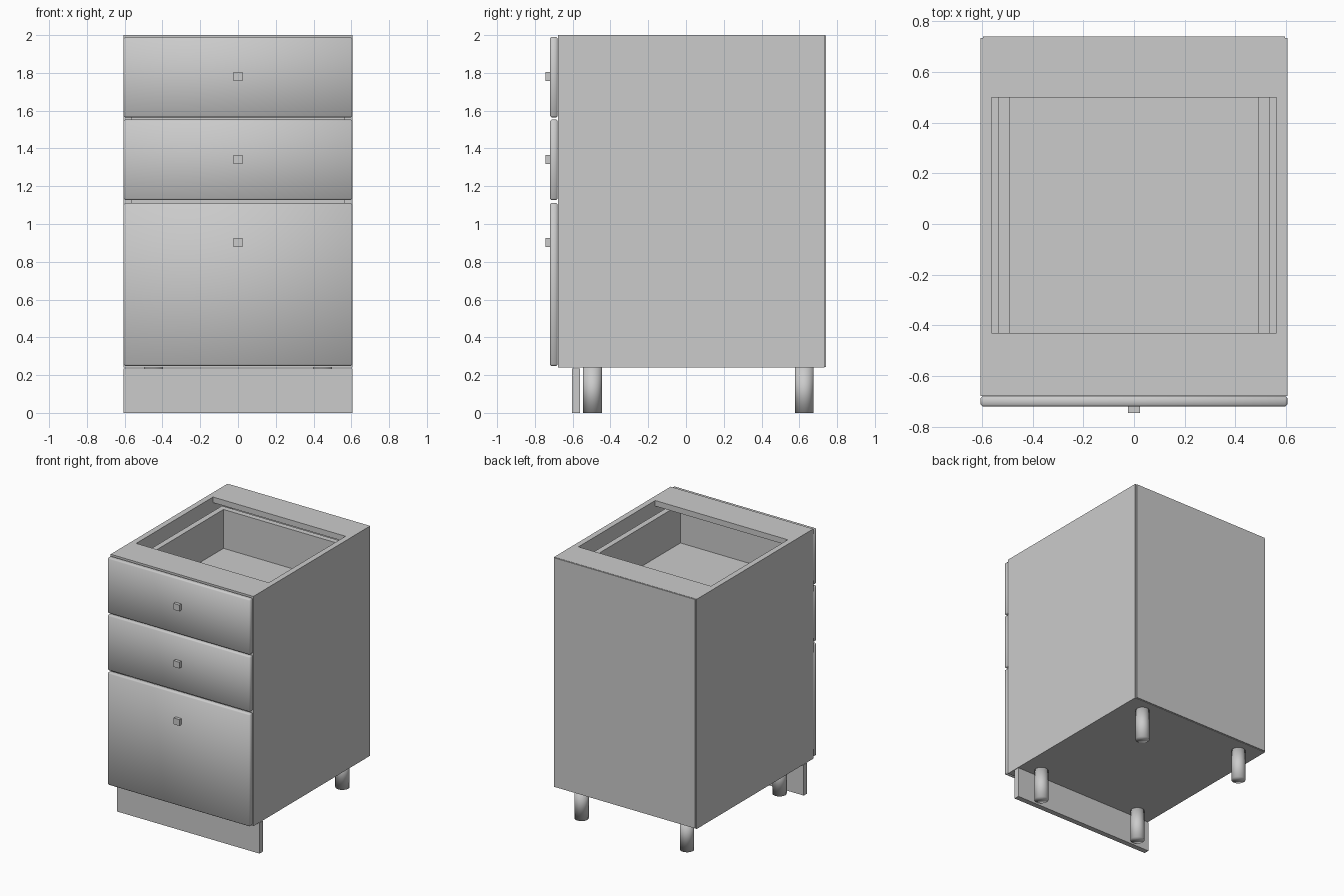
import bpy, bmesh

if "Cube" in bpy.data.objects:
    bpy.data.objects.remove(bpy.data.objects["Cube"])

GREY = bpy.data.materials.new("light_grey")
GREY.use_nodes = True
COLOUR = (0.6, 0.6, 0.6, 1)
GREY.diffuse_color = COLOUR
GREY.node_tree.nodes["Principled BSDF"].inputs["Base Color"].default_value = COLOUR

W = 0.605                    # half width
T = 0.043                    # board thickness
IN = W - T                   # inner half width
FRONT, BACK = -0.678, 0.734  # carcass depth
BASE, TOP = 0.239, 2.0       # carcass height


def finish(name, bm, smooth=False):
    mesh = bpy.data.meshes.new(name)
    bm.to_mesh(mesh)
    bm.free()
    mesh.materials.append(GREY)
    for p in mesh.polygons:
        p.use_smooth = smooth
    obj = bpy.data.objects.new(name, mesh)
    bpy.context.scene.collection.objects.link(obj)
    return obj


def board(name, x, y, z, bevel=0):
    """Box between (low, high) pairs; a bevelled one is softly shaded."""
    bm = bmesh.new()
    bmesh.ops.create_cube(bm, size=1)
    for v in bm.verts:
        v.co = [r[0] if c < 0 else r[1] for c, r in zip(v.co, (x, y, z))]
    if bevel:
        bmesh.ops.bevel(bm, geom=bm.edges[:], offset=bevel, segments=1,
                        affect='EDGES', profile=0.5)
    return finish(name, bm, bevel > 0)


# Carcass
board("left_side", (IN, W), (FRONT, BACK), (BASE, TOP))
board("right_side", (-W, -IN), (FRONT, BACK), (BASE, TOP))
board("bottom_panel", (-IN, IN), (FRONT, BACK), (BASE, BASE + T))
board("front_rail", (-IN, IN), (FRONT, -0.43), (TOP - T, TOP))
board("back_rail", (-IN, IN), (0.5, BACK), (TOP - T, TOP))
board("back_panel", (-W + 0.01, W - 0.01), (BACK, BACK + 0.007), (BASE + 0.004, TOP - 0.002))

# Drawers: front, knob and open box
BX, BY = 0.535, 0.57
for name, low, high, knob in (("top", 1.565, 1.99, 1.78),
                              ("middle", 1.127, 1.552, 1.342),
                              ("bottom", 0.249, 1.111, 0.902)):
    board(name + "_drawer_front", (-W, W), (FRONT - T, FRONT - 0.001), (low, high), 0.008)
    board(name + "_knob", (-0.024, 0.024), (-0.745, FRONT - T), (knob - 0.024, knob + 0.024))
    z = (low + 0.05, high - 0.077)
    board(name + "_box_left", (BX - T, BX), (FRONT, BY), z)
    board(name + "_box_right", (-BX, T - BX), (FRONT, BY), z)
    board(name + "_box_front", (T - BX, BX - T), (FRONT, FRONT + T), z)
    board(name + "_box_back", (T - BX, BX - T), (BY - T, BY), z)
    board(name + "_box_floor", (T - BX, BX - T), (FRONT + T, BY - T), (z[0] - 0.01, z[0]))

# Plinth and legs
board("plinth", (-W, W), (-0.603, -0.562), (0, BASE - 0.004))
for side, x in (("left", 0.447), ("right", -0.447)):
    for end, y in (("front", -0.495), ("back", 0.626)):
        bm = bmesh.new()
        bmesh.ops.create_cone(bm, cap_ends=True, segments=32, radius1=0.05,
                              radius2=0.05, depth=BASE)
        bmesh.ops.translate(bm, verts=bm.verts, vec=(x, y, BASE / 2))
        finish(f"{end}_{side}_leg", bm, True)
